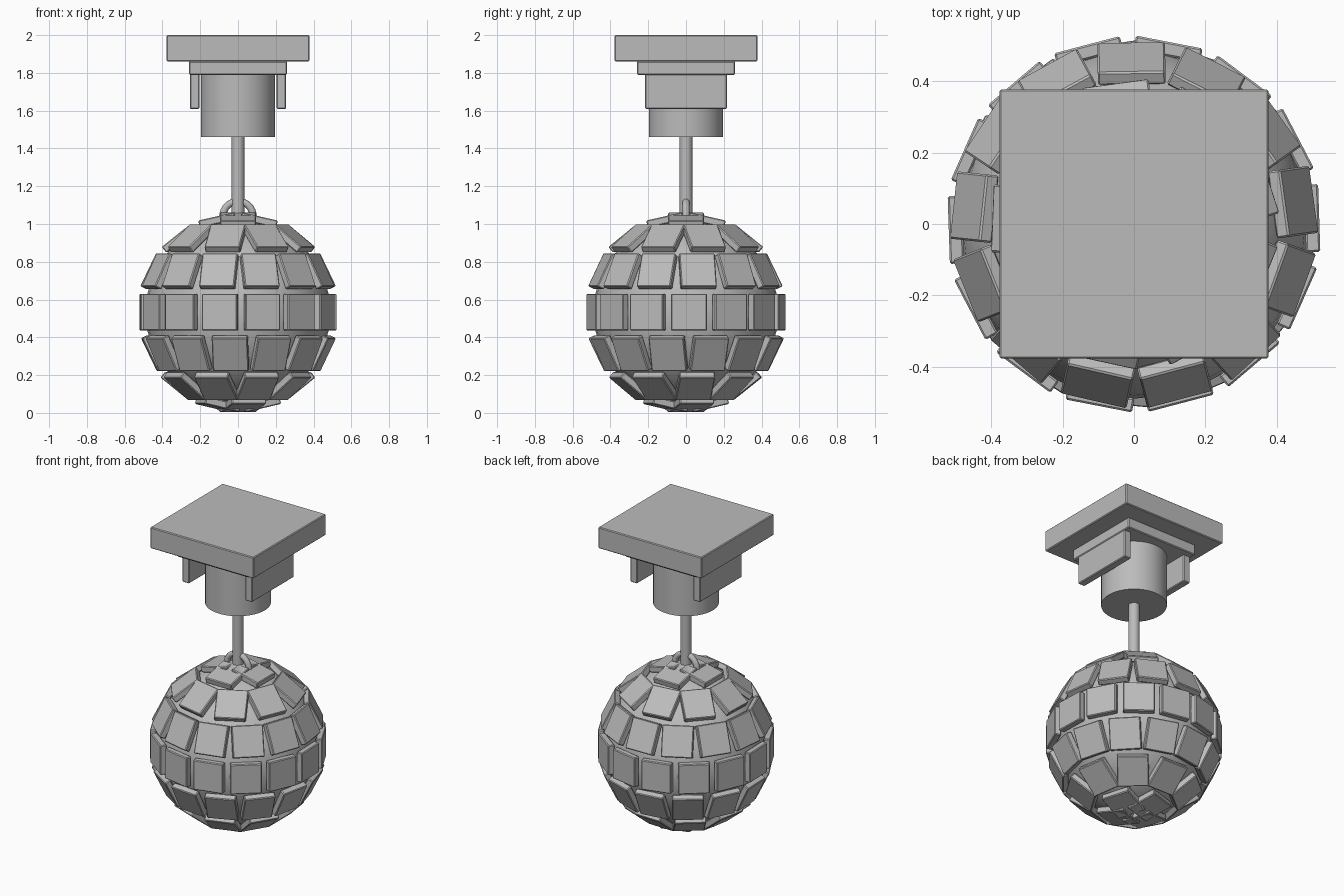
import bpy, math
from mathutils import Matrix, Vector

cube = bpy.data.objects.get("Cube")
if cube:
    bpy.data.objects.remove(cube, do_unlink=True)

grey = bpy.data.materials.new("silver_grey")
grey.use_nodes = True
colour = (0.5, 0.5, 0.5, 1)
grey.diffuse_color = colour
grey.node_tree.nodes["Principled BSDF"].inputs["Base Color"].default_value = colour


def finish(name, bevel=0.0, smooth=False):
    ob = bpy.context.object
    ob.name = name
    ob.data.materials.append(grey)
    if bevel:
        mod = ob.modifiers.new("soft_edges", "BEVEL")
        mod.width, mod.segments = bevel, 1
    if smooth:
        bpy.ops.object.shade_smooth_by_angle(angle=math.radians(35))
    return ob


def box(name, size, centre, bevel=0.005):
    bpy.ops.mesh.primitive_cube_add(size=1)
    bpy.context.object.data.transform(Matrix.Diagonal((*size, 1)))
    bpy.context.object.location = centre
    return finish(name, bevel)


def cylinder(name, radius, low, high, sides):
    bpy.ops.mesh.primitive_cylinder_add(vertices=sides, radius=radius, depth=high - low,
                                        location=(0, 0, (low + high) / 2))
    return finish(name, smooth=True)


# Ceiling mount: plate, spacer, side brackets and motor
box("ceiling_plate", (0.755, 0.755, 0.14), (0, 0, 1.93))
box("mount_spacer", (0.52, 0.52, 0.07), (0, 0, 1.825))
for side, name in ((1, "left_bracket"), (-1, "right_bracket")):
    box(name, (0.05, 0.435, 0.19), (side * 0.23, 0, 1.705))
cylinder("motor_housing", 0.197, 1.46, 1.8, 48)

# Hanging rod and loop
cylinder("hanging_rod", 0.034, 1.03, 1.47, 16)
bpy.ops.mesh.primitive_torus_add(major_radius=0.08, minor_radius=0.019, major_segments=32,
                                 minor_segments=12, location=(0, 0, 1.04),
                                 rotation=(math.pi / 2, 0, 0))
finish("hanging_loop", smooth=True)

# Ball core
CENTRE = Vector((0, 0, 0.533))
bpy.ops.mesh.primitive_uv_sphere_add(segments=32, ring_count=16, radius=0.49, location=CENTRE)
finish("ball_core", smooth=True)

# Mirror tiles: seven rings, each turned a little further than the one above
ROWS, AROUND, TWIST = 7, 14, 0.31
tile = None
for row in range(ROWS):
    latitude = math.pi / 2 - (row + 0.5) * math.pi / ROWS
    count = max(4, round(AROUND * math.cos(latitude)))
    for k in range(count):
        turn = row * TWIST + k * math.tau / count
        if tile is None:
            tile = box("mirror_tile", (0.04, 0.19, 0.195), (0, 0, 0))
            ob = tile
        else:
            ob = tile.copy()
            bpy.context.collection.objects.link(ob)
        ob.name = f"mirror_tile_{row + 1}_{k + 1}"
        ob.matrix_world = (Matrix.Translation(CENTRE) @ Matrix.Rotation(turn, 4, "Z")
                           @ Matrix.Rotation(-latitude, 4, "Y")
                           @ Matrix.Translation((0.5, 0, 0)))
